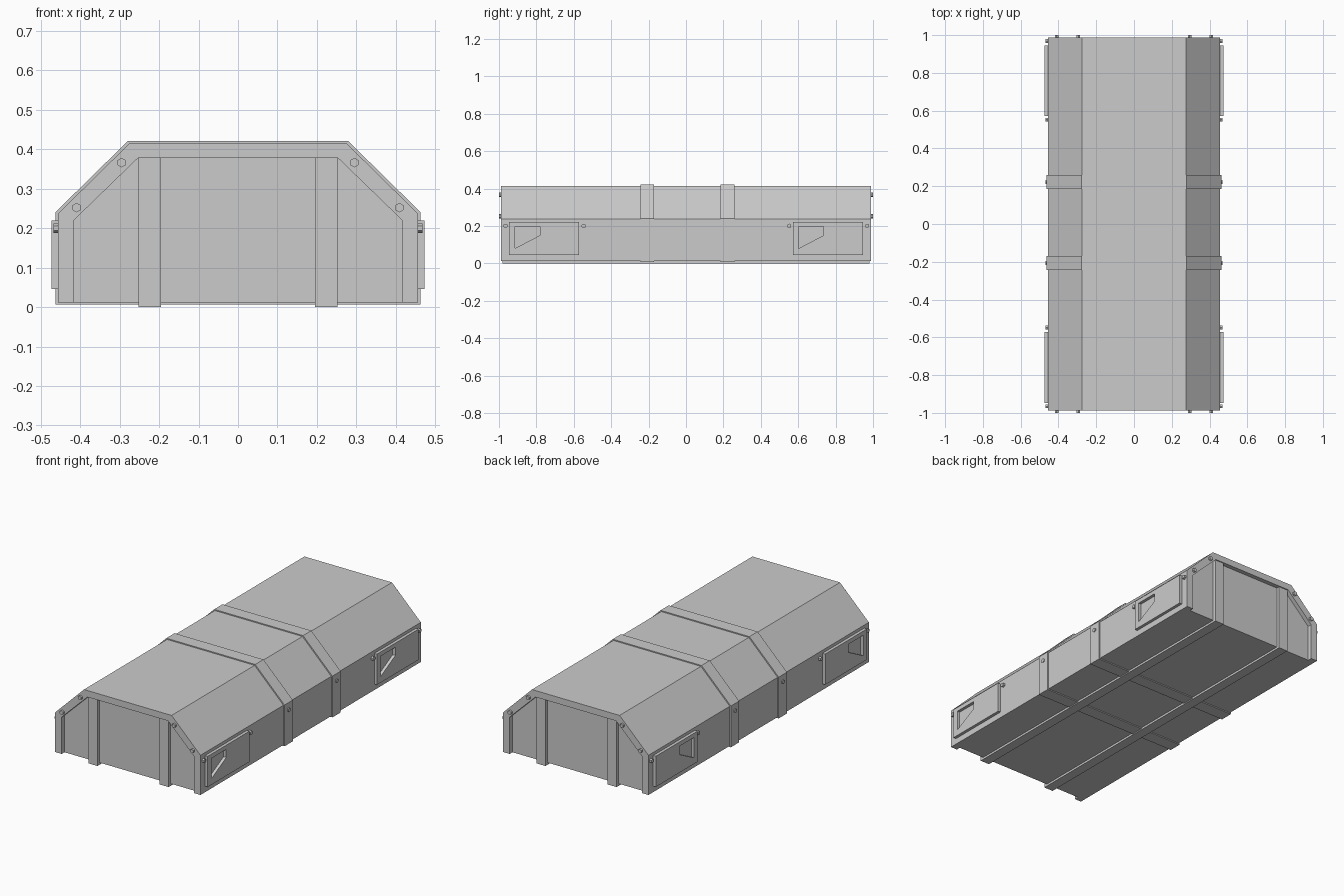
import bpy, bmesh, math
from mathutils import Vector

if "Cube" in bpy.data.objects:
    bpy.data.objects.remove(bpy.data.objects["Cube"], do_unlink=True)

GREY = (0.6, 0.6, 0.6, 1)
mat = bpy.data.materials.new("plain grey")
mat.use_nodes = True
mat.diffuse_color = GREY
mat.node_tree.nodes["Principled BSDF"].inputs["Base Color"].default_value = GREY


def finish(name, bm):
    bmesh.ops.recalc_face_normals(bm, faces=bm.faces)
    mesh = bpy.data.meshes.new(name)
    bm.to_mesh(mesh)
    bm.free()
    mesh.materials.append(mat)
    obj = bpy.data.objects.new(name, mesh)
    bpy.context.collection.objects.link(obj)
    return obj


def prism(name, profile, y0, y1):
    """Extrude an x-z outline along y."""
    bm = bmesh.new()
    face = bm.faces.new([bm.verts.new((x, y0, z)) for x, z in profile])
    grown = bmesh.ops.extrude_face_region(bm, geom=[face])["geom"]
    verts = [g for g in grown if isinstance(g, bmesh.types.BMVert)]
    bmesh.ops.translate(bm, verts=verts, vec=(0, y1 - y0, 0))
    return finish(name, bm)


def box(name, x0, x1, y0, y1, z0, z1):
    return prism(name, [(x0, z0), (x1, z0), (x1, z1), (x0, z1)], y0, y1)


def arch(half, shoulder, top_half, top, bottom):
    """Outline with straight walls and chamfered shoulders."""
    right = [(half, bottom), (half, shoulder), (top_half, top)]
    return right + [(-x, z) for x, z in reversed(right)]


def bolt(name, location, direction, radius=0.012, depth=0.024):
    bm = bmesh.new()
    bmesh.ops.create_cone(bm, cap_ends=True, segments=6, radius1=radius,
                          radius2=radius, depth=depth)
    bmesh.ops.rotate(bm, verts=bm.verts,
                     matrix=Vector(direction).to_track_quat('Z', 'Y').to_matrix())
    bmesh.ops.translate(bm, verts=bm.verts, vec=location)
    return finish(name, bm)


def side_plate(name, side, y0, y1, window):
    """Raised plate with a slanted window cut through it."""
    bm = bmesh.new()
    outer = [(y0, 0.22), (y1, 0.22), (y1, 0.046), (y0, 0.046)]
    loops = [[bm.verts.new((side * x, y, z)) for y, z in loop]
             for loop, x in ((outer, 0.45), (outer, 0.473),
                             (window, 0.473), (window, 0.45))]
    for a, b in zip(loops, loops[1:] + loops[:1]):
        for i in range(4):
            j = (i + 1) % 4
            bm.faces.new((a[i], a[j], b[j], b[i]))
    return finish(name, bm)


END = 0.988
RECESS = 0.963
BAND_CENTRES = (-0.207, 0.222)

# Main casing with recessed end panels
outer = arch(0.456, 0.237, 0.275, 0.415, 0.012)
inner = arch(0.415, 0.221, 0.253, 0.378, 0.012)
prism("casing_shell", outer + inner[::-1], -END, END)
prism("end_panel_core", inner, -RECESS, RECESS)

# Wrapping bands with bolts
for n, y in enumerate(BAND_CENTRES):
    prism(f"band_{n}", arch(0.463, 0.24, 0.279, 0.421, 0.006), y - 0.037, y + 0.037)
    for side in (-1, 1):
        bolt(f"band_bolt_{n}_{side}", (side * 0.456, y, 0.2), (side, 0, 0))

for side, label in ((1, "left"), (-1, "right")):
    # Runners under the floor that turn up over both end panels
    x0, x1 = sorted((side * 0.195, side * 0.252))
    box(f"{label}_runner", x0, x1, -0.982, 0.982, 0, 0.02)
    for end in (-1, 1):
        y0, y1 = sorted((end * 0.95, end * 0.982))
        box(f"{label}_end_strip_{end}", x0, x1, y0, y1, 0.002, 0.379)
        # End frame bolts
        for n, (x, z) in enumerate(((0.295, 0.366), (0.409, 0.252))):
            bolt(f"{label}_frame_bolt_{end}_{n}", (side * x, end * 0.988, z), (0, end, 0))

    # Side plates, window tall on the front edge
    for n, (y0, w0) in enumerate(((-0.947, -0.915), (0.571, 0.602))):
        w1 = w0 + 0.134
        window = [(w0, 0.196), (w1, 0.196), (w1, 0.15), (w0, 0.08)]
        side_plate(f"{label}_plate_{n}", side, y0, y0 + 0.374, window)

    # Bolts beside the plates
    for n, y in enumerate((-0.965, -0.547, 0.552, 0.968)):
        bolt(f"{label}_side_bolt_{n}", (side * 0.456, y, 0.2), (side, 0, 0))
